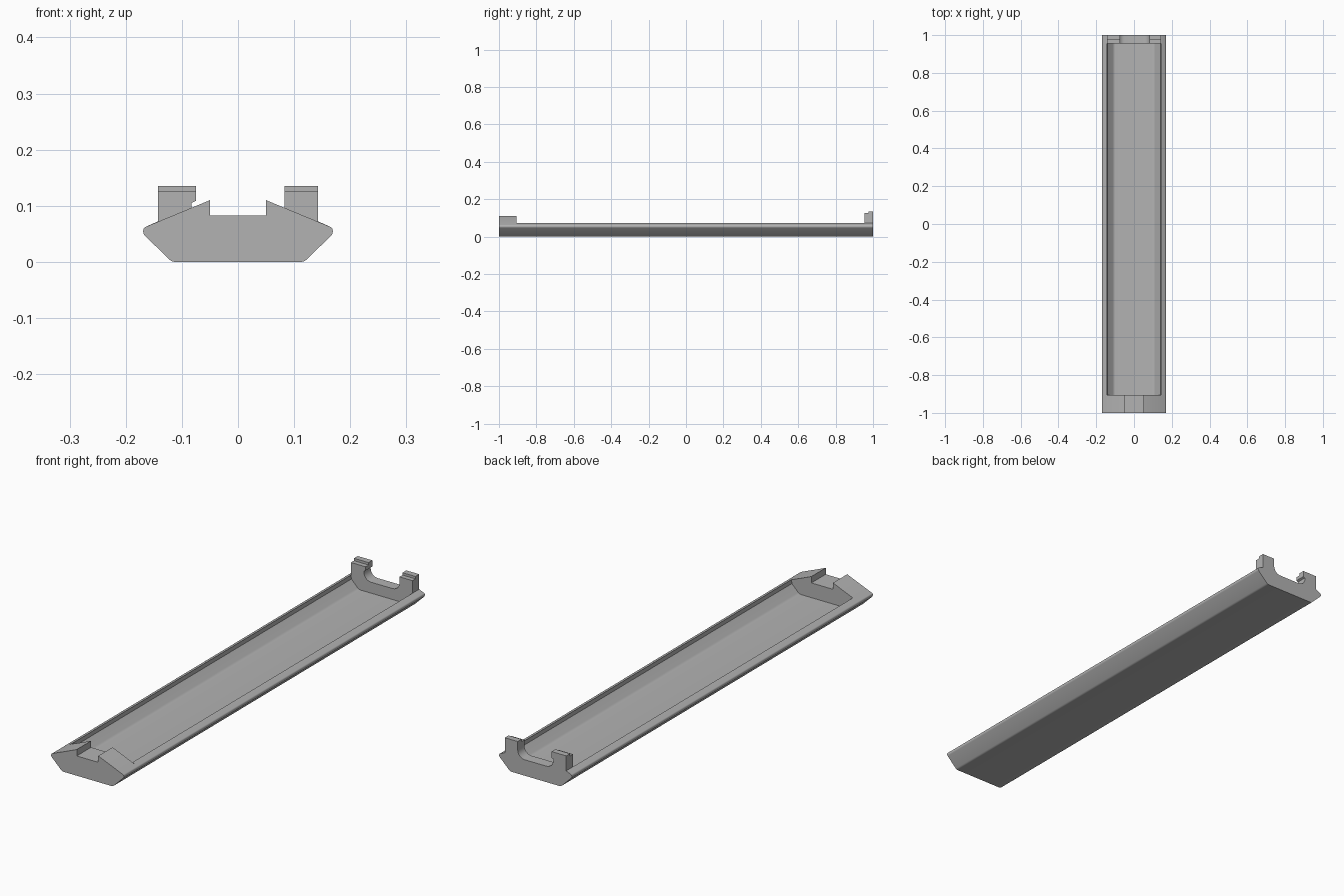
import bpy
import bmesh
import math

cube = bpy.data.objects.get("Cube")
if cube:
    bpy.data.objects.remove(cube, do_unlink=True)

grey = bpy.data.materials.new("light_grey")
grey.use_nodes = True
colour = (0.45, 0.45, 0.45, 1)
grey.diffuse_color = colour
grey.node_tree.nodes["Principled BSDF"].inputs["Base Color"].default_value = colour


def mirrored(half):
    """Complete a right-hand profile, listed from bottom to top, with its mirror."""
    return half + [(-x, z) for x, z in reversed(half)]


def arc(cx, cz, r, start, end, steps=6):
    angles = [math.radians(start + (end - start) * i / steps) for i in range(steps + 1)]
    return [(cx + r * math.cos(a), cz + r * math.sin(a)) for a in angles]


def extrude(name, profile, y0, y1, caps=True):
    bm = bmesh.new()
    front = [bm.verts.new((x, y0, z)) for x, z in profile]
    back = [bm.verts.new((x, y1, z)) for x, z in profile]
    for i in range(len(profile)):
        j = (i + 1) % len(profile)
        bm.faces.new((front[i], front[j], back[j], back[i]))
    if caps:
        bm.faces.new(front[::-1])
        bm.faces.new(back)
    bmesh.ops.recalc_face_normals(bm, faces=bm.faces)
    mesh = bpy.data.meshes.new(name)
    bm.to_mesh(mesh)
    bm.free()
    mesh.materials.append(grey)
    obj = bpy.data.objects.new(name, mesh)
    bpy.context.collection.objects.link(obj)
    bpy.ops.object.select_all(action='DESELECT')
    obj.select_set(True)
    bpy.context.view_layer.objects.active = obj
    bpy.ops.object.shade_smooth_by_angle(angle=math.radians(25))
    return obj


# Shared outer hull: flat base, rounded chine, sloping side, rounded rim
hull = (arc(0.112, 0.015, 0.015, -90, -45, 3)
        + arc(0.159, 0.054, 0.01, -45, 0, 3)
        + arc(0.162, 0.056, 0.007, 15, 60, 3))

# Open tray between the two ends
inside = [(0.143, 0.072), (0.141, 0.056)] + arc(0.098, 0.041, 0.02, -45, -90, 4)
extrude("tray", mirrored(hull + inside), -0.905, 0.955, caps=False)

# Front end: sloping shoulders with a square notch
extrude("front_end", mirrored(hull + [(0.05, 0.11), (0.05, 0.083)]), -1, -0.905)


# Back end: two stepped posts either side of a rounded cradle
def cradle(top):
    curve = arc(0.05, 0.1, 0.033, 0, -90)
    right = hull + [(0.143, 0.072), (0.143, top), (0.083, top)] + curve
    left = [(-x, z) for x, z in reversed(hull + [(0.143, 0.072), (0.143, top)])]
    hook = [(-0.083, 0.105), (-0.075, 0.109), (-0.075, top)]
    return right + [(-x, z) for x, z in reversed(curve)] + hook + left


extrude("back_end_step", cradle(0.125), 0.955, 0.975)
extrude("back_end", cradle(0.135), 0.975, 1)
